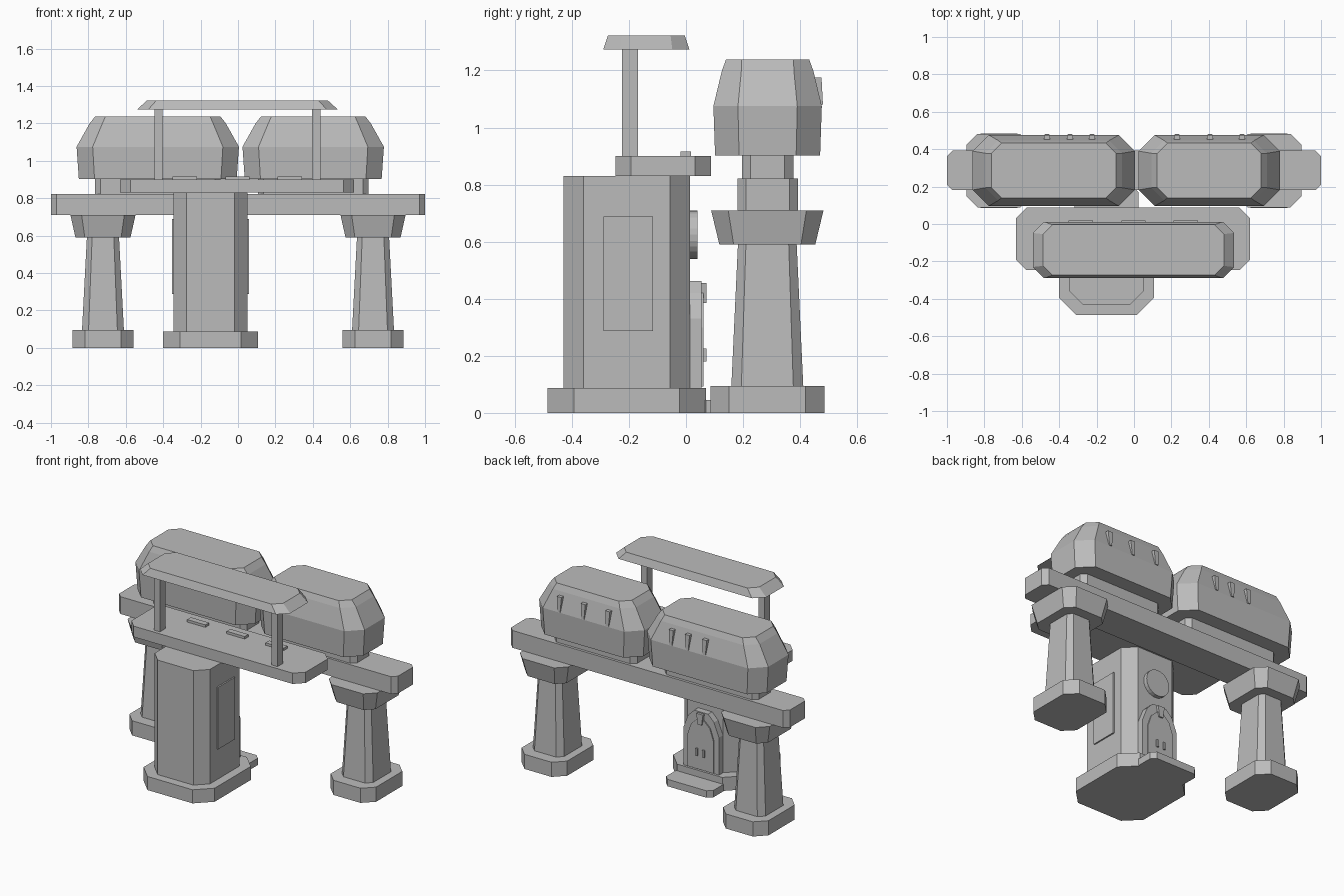
import bpy, bmesh, math

if "Cube" in bpy.data.objects:
    bpy.data.objects.remove(bpy.data.objects["Cube"], do_unlink=True)

grey = bpy.data.materials.new("stone grey")
grey.use_nodes = True
GREY = (0.5, 0.5, 0.5, 1)
grey.diffuse_color = GREY
grey.node_tree.nodes["Principled BSDF"].inputs["Base Color"].default_value = GREY


def make(name, rings):
    """Loft equal-length point rings and close both ends."""
    bm = bmesh.new()
    loops = [[bm.verts.new(p) for p in ring] for ring in rings]
    n = len(loops[0])
    for a, b in zip(loops, loops[1:]):
        for i in range(n):
            j = (i + 1) % n
            bm.faces.new((a[i], a[j], b[j], b[i]))
    bm.faces.new(loops[0][::-1])
    bm.faces.new(loops[-1])
    bmesh.ops.recalc_face_normals(bm, faces=bm.faces)
    mesh = bpy.data.meshes.new(name)
    bm.to_mesh(mesh)
    bm.free()
    mesh.materials.append(grey)
    obj = bpy.data.objects.new(name, mesh)
    bpy.context.collection.objects.link(obj)
    return obj


def octagon(z, cx, cy, hx, hy, c):
    """Rectangle with cut corners at one height."""
    pts = [(hx - c, -hy), (hx, c - hy), (hx, hy - c), (hx - c, hy),
           (c - hx, hy), (-hx, hy - c), (-hx, c - hy), (c - hx, -hy)]
    return [(cx + x, cy + y, z) for x, y in pts]


def tiers(name, cx, cy, levels):
    """Octagonal solid from (z, half x, half y, corner cut) levels."""
    return make(name, [octagon(z, cx, cy, hx, hy, c) for z, hx, hy, c in levels])


def slab(name, cx, cy, hx, hy, z0, z1, c):
    return tiers(name, cx, cy, [(z0, hx, hy, c), (z1, hx, hy, c)])


def box(name, x0, x1, y0, y1, z0, z1):
    return make(name, [[(x0, y0, z), (x1, y0, z), (x1, y1, z), (x0, y1, z)]
                       for z in (z0, z1)])


def plate(name, cx, profile, y0, y1):
    """Extrude a front-facing outline through y."""
    return make(name, [[(cx + x, y, z) for x, z in profile] for y in (y0, y1)])


def arch(w, bottom, spring, shoulder, top, crown):
    """Outline of a gate with a faceted pointed head."""
    half = [(w, bottom), (w, spring), (w * 0.72, shoulder), (crown, top)]
    return half + [(-x, z) for x, z in reversed(half)]


# Piers carrying the track
for side, sx in (("left", 1), ("right", -1)):
    x, y = 0.722 * sx, 0.285
    slab(side + "_pier_base", x, y, 0.163, 0.2, 0, 0.095, 0.066)
    tiers(side + "_pier_shaft", x, y, [(0.095, 0.112, 0.126, 0.035),
                                       (0.59, 0.086, 0.103, 0.028)])
    tiers(side + "_pier_capital", x, y, [(0.59, 0.147, 0.168, 0.05),
                                         (0.71, 0.174, 0.197, 0.06)])

# Track beam
slab("track_beam", 0, 0.287, 1, 0.106, 0.71, 0.822, 0.03)

# Two railway cars with bogies and window fins
for name, cx, hx, bogie_hx, fins in (
        ("right_car", -0.429, 0.434, 0.336, (-0.465, -0.342, -0.225)),
        ("left_car", 0.402, 0.378, 0.295, (0.23, 0.406, 0.577))):
    cy = 0.286
    slab(name + "_bogie", cx, cy, bogie_hx, 0.09, 0.822, 0.905, 0.03)
    tiers(name + "_body", cx, cy, [(0.902, hx - 0.012, 0.184, 0.084),
                                   (1.075, hx, 0.19, 0.086),
                                   (1.2, hx - 0.07, 0.16, 0.068),
                                   (1.238, hx - 0.1, 0.146, 0.055)])
    for i, fx in enumerate(fins):
        make(f"{name}_fin_{i + 1}",
             [[(fx - w, 0.43, z), (fx + w, 0.43, z), (fx + w, y, z), (fx - w, y, z)]
              for z, w, y in ((1.08, 0.01, 0.48), (1.175, 0.016, 0.475))])

# Station tower
TX, TY = -0.147, -0.208
slab("tower_base", TX, TY, 0.255, 0.278, 0, 0.088, 0.093)
slab("tower_body", TX, TY, 0.198, 0.222, 0.088, 0.83, 0.07)
for side, sx in (("left", 1), ("right", -1)):
    a, b = sorted((TX + sx * 0.19, TX + sx * 0.207))
    box(side + "_tower_panel", a, b, -0.29, -0.115, 0.287, 0.689)

# Rear gate with step, leaves and handles
slab("gate_step", TX, 0.12, 0.17, 0.08, 0, 0.045, 0.03)
plate("gate_frame", TX, arch(0.128, 0.088, 0.33, 0.42, 0.462, 0.05), 0, 0.055)
plate("gate_leaves", TX, arch(0.093, 0.092, 0.3, 0.375, 0.43, 0.008), 0.05, 0.062)
plate("gate_keystone", TX, [(0.014, 0.385), (0.024, 0.455), (-0.024, 0.455),
                            (-0.014, 0.385)], 0.05, 0.071)
for side, sx in (("left", 1), ("right", -1)):
    hx = TX + sx * 0.025
    box(side + "_gate_handle", hx - 0.007, hx + 0.007, 0.06, 0.071, 0.18, 0.226)

# Round dial above the gate
dial = [(0.085 * math.cos(i * math.tau / 24), 0.625 + 0.085 * math.sin(i * math.tau / 24))
        for i in range(24)]
plate("round_dial", TX, dial, 0, 0.04)

# Platform with benches
slab("platform", -0.005, -0.08, 0.625, 0.167, 0.83, 0.9, 0.055)
for i, x in enumerate((-0.285, -0.003, 0.277)):
    box(f"bench_{i + 1}", x - 0.065, x + 0.065, -0.02, 0.018, 0.895, 0.916)

# Canopy on two posts
for side, x in (("right", -0.425), ("left", 0.418)):
    box(side + "_canopy_post", x - 0.022, x + 0.022, -0.224, -0.168, 0.9, 1.28)
tiers("canopy_roof", -0.003, -0.139, [(1.273, 0.538, 0.151, 0.06),
                                      (1.322, 0.484, 0.135, 0.05)])
